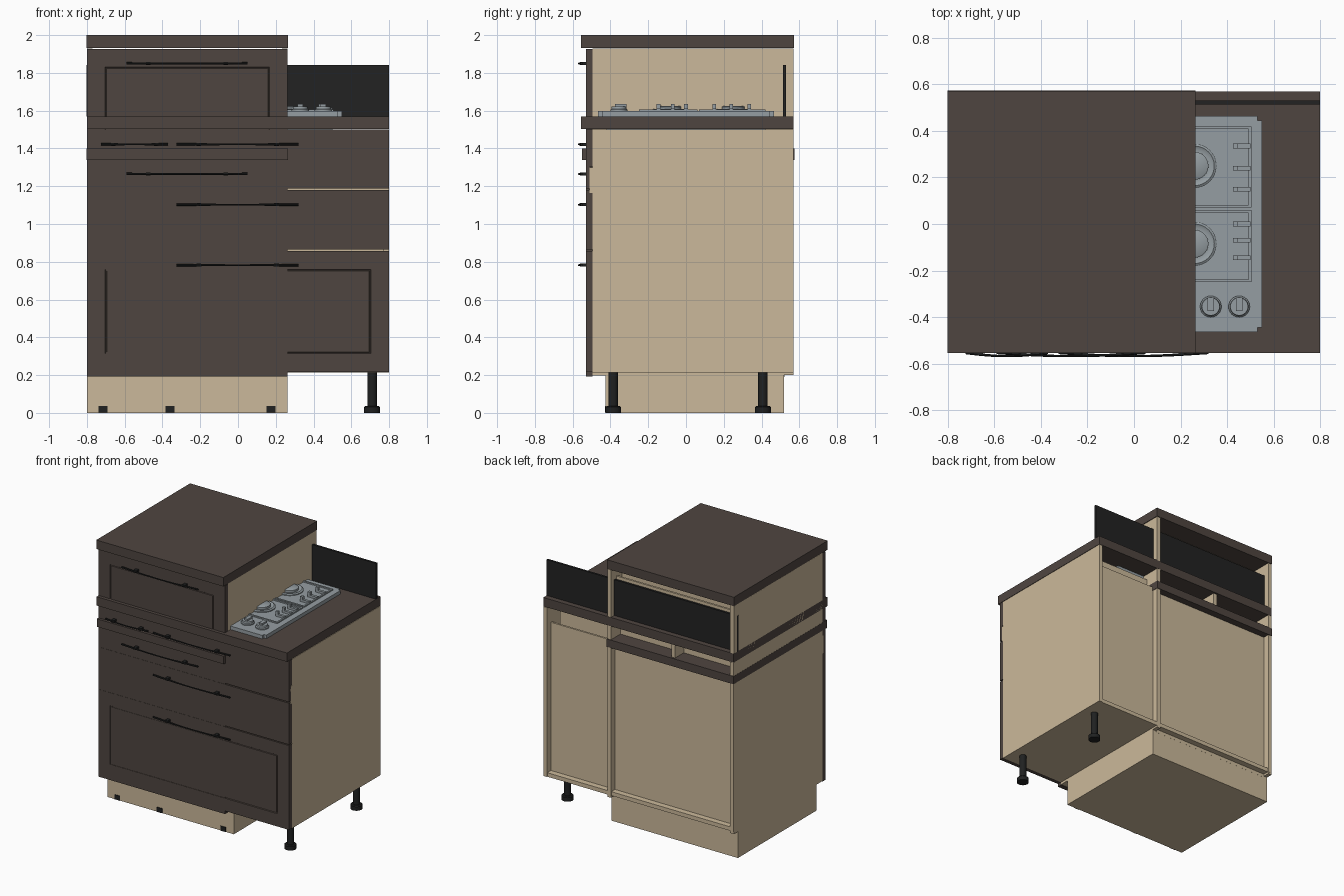
import bpy, bmesh, math

if "Cube" in bpy.data.objects:
    bpy.data.objects.remove(bpy.data.objects["Cube"])


def mat(name, r, g, b):
    m = bpy.data.materials.new(name)
    m.diffuse_color = (r, g, b, 1)
    m.use_nodes = True
    m.node_tree.nodes["Principled BSDF"].inputs["Base Color"].default_value = m.diffuse_color
    return m


TAN = mat("beige_board", 0.60, 0.485, 0.325)
BROWN = mat("dark_brown_wood", 0.078, 0.060, 0.051)
BLACK = mat("black_metal", 0.014, 0.015, 0.015)
GLASS = mat("black_splashback", 0.016, 0.016, 0.016)
STEEL = mat("grey_steel", 0.30, 0.34, 0.36)


def finish(name, bm, m, smooth=False):
    me = bpy.data.meshes.new(name)
    bmesh.ops.recalc_face_normals(bm, faces=bm.faces)
    for f in bm.faces:
        f.smooth = smooth
    if smooth:
        for e in bm.edges:
            if len(e.link_faces) == 2 and e.calc_face_angle() > 0.6:
                e.smooth = False
    bm.to_mesh(me)
    bm.free()
    me.materials.append(m)
    ob = bpy.data.objects.new(name, me)
    bpy.context.collection.objects.link(ob)
    return ob


def box_bm(x0, x1, y0, y1, z0, z1):
    bm = bmesh.new()
    bmesh.ops.create_cube(bm, size=1)
    for v in bm.verts:
        v.co = (x1 if v.co.x > 0 else x0, y1 if v.co.y > 0 else y0, z1 if v.co.z > 0 else z0)
    return bm


def box(name, x0, x1, y0, y1, z0, z1, m):
    return finish(name, box_bm(x0, x1, y0, y1, z0, z1), m)


def front(name, x0, x1, z0, z1, y=-0.53, border=0, y1=-0.495):
    """Door or drawer front, optionally with a routed groove"""
    bm = box_bm(x0, x1, y, y1, z0, z1)
    if border:
        bm.normal_update()
        f = min(bm.faces, key=lambda f: f.calc_center_median().y)
        bmesh.ops.inset_region(bm, faces=[f], thickness=border)
        bmesh.ops.inset_region(bm, faces=[f], thickness=0.005, depth=-0.006)
        bmesh.ops.inset_region(bm, faces=[f], thickness=0.004)
        bmesh.ops.inset_region(bm, faces=[f], thickness=0.003, depth=0.006)
    return finish(name, bm, BROWN)


def lathe(name, x, y, profile, m, n=24):
    """Solid of revolution from (radius, z) pairs"""
    bm = bmesh.new()
    rings = [[bm.verts.new((x + r * math.cos(2 * math.pi * i / n),
                            y + r * math.sin(2 * math.pi * i / n), z)) for i in range(n)]
             for r, z in profile]
    for a, b in zip(rings, rings[1:]):
        for i in range(n):
            bm.faces.new((a[i], a[(i + 1) % n], b[(i + 1) % n], b[i]))
    bm.faces.new(rings[0][::-1])
    bm.faces.new(rings[-1])
    return finish(name, bm, m, True)


def handle(name, x0, x1, z):
    """Bowed bar with two posts"""
    bm = bmesh.new()
    n, k, rings = 16, 8, []
    for i in range(n + 1):
        t = i / n
        y = -0.553 - 0.015 * math.sin(math.pi * t)
        r = 0.0045 + 0.002 * abs(2 * t - 1)
        rings.append([bm.verts.new((x0 + (x1 - x0) * t, y + r * math.cos(2 * math.pi * j / k),
                                    z + r * math.sin(2 * math.pi * j / k))) for j in range(k)])
    for a, b in zip(rings, rings[1:]):
        for j in range(k):
            bm.faces.new((a[j], a[(j + 1) % k], b[(j + 1) % k], b[j]))
    bm.faces.new(rings[0])
    bm.faces.new(rings[-1])
    finish(name, bm, BLACK, True)
    inset = 0.18 * (x1 - x0)
    for s, x in (("left", x0 + inset), ("right", x1 - inset)):
        box(f"{name}_post_{s}", x - 0.012, x + 0.012, -0.562, -0.528, z - 0.008, z + 0.008, BLACK)


T = 0.03   # board thickness

# Wide hob cabinet carcass
for s, x in (("left", -0.8), ("right", 0.8 - T)):
    box(f"hob_cabinet_side_{s}", x, x + T, -0.495, 0.57, 0.215, 1.5, TAN)
box("hob_cabinet_bottom", -0.77, 0.77, -0.495, 0.565, 0.215, 0.245, TAN)
box("hob_cabinet_back", -0.77, 0.77, 0.505, 0.52, 0.245, 1.37, TAN)
box("hob_drawer_back", -0.74, 0.74, 0.44, 0.455, 1.2, 1.46, TAN)
box("front_rail", -0.8, 0.8, -0.51, -0.494, 1.165, 1.30, TAN)

# Tall stacked cabinet carcass on its plinth
box("plinth", -0.8, 0.262, -0.425, 0.52, 0, 0.2, TAN)
box("tall_cabinet_bottom", -0.8, 0.262, -0.495, 0.52, 0.197, 0.225, TAN)
box("tall_cabinet_back", -0.77, 0.23, 0.5, 0.5205, 0.19, 1.345, TAN)
for s, x in (("left", -0.8), ("right", 0.262 - T)):
    box(f"tall_cabinet_side_{s}", x, x + T, -0.4945, 0.569, 0.2, 1.34, TAN)
    box(f"upper_cabinet_side_{s}", x, x + T, -0.4945, 0.569, 1.40, 1.93, TAN)
box("middle_divider", -0.30, -0.27, -0.49, 0.56, 1.40, 1.5, TAN)
box("upper_cabinet_back", -0.77, 0.232, 0.49, 0.505, 1.57, 1.86, TAN)
box("upper_drawer_back", -0.77, 0.232, 0.42, 0.435, 1.57, 1.915, TAN)

# Worktops
box("hob_worktop", -0.8, 0.8, -0.555, 0.57, 1.503, 1.57, BROWN)
box("tall_cabinet_worktop", -0.801, 0.265, -0.55, 0.574, 1.34, 1.40, BROWN)
box("upper_worktop", -0.802, 0.265, -0.555, 0.571, 1.932, 2.0, BROWN)

# Splashback
box("splashback", -0.801, 0.8, 0.514, 0.53, 1.57, 1.842, GLASS)

# Drawer and door fronts
front("hob_top_drawer_front", -0.8, 0.8, 1.305, 1.5)
front("hob_top_drawer_front_lower", -0.8, 0.8, 1.187, 1.306, y1=-0.508)
front("hob_middle_drawer_front", -0.8, 0.8, 0.864, 1.179)
front("hob_bottom_drawer_front", -0.8, 0.8, 0.217, 0.857, border=0.137)
front("tall_cabinet_front", -0.8, 0.262, 0.193, 1.34, y=-0.5285)
front("upper_drawer_front", -0.8, 0.262, 1.40, 1.927, border=0.135)

# Handles
for i, (x0, x1, z) in enumerate(((-0.59, 0.05, 1.85), (-0.59, 0.05, 1.265), (-0.725, -0.37, 1.422),
                                 (-0.325, 0.32, 1.422), (-0.325, 0.32, 1.102), (-0.325, 0.32, 0.782))):
    handle(f"handle_{i + 1}", x0, x1, z)

# Adjustable feet
LEG = [(0.042, 0), (0.042, 0.03), (0.036, 0.036), (0.025, 0.037), (0.025, 0.216)]
for y in (-0.385, 0.407):
    lathe("cabinet_foot", 0.71, y, LEG, BLACK)
for x in (-0.715, -0.36, 0.175):
    box("plinth_foot", x - 0.023, x + 0.023, -0.43, -0.38, 0.001, 0.036, BLACK)

# Hob body and raised rim
box("hob_underside", -0.5, 0.5, -0.42, 0.42, 1.47, 1.58, STEEL)
bm = box_bm(-0.55, 0.55, -0.465, 0.465, 1.568, 1.597)
bmesh.ops.bevel(bm, geom=[e for e in bm.edges if abs(e.verts[0].co.z - e.verts[1].co.z) > 0.01],
                offset=0.02, segments=4, affect='EDGES')
finish("hob_plate", bm, STEEL, True)


def frame(name, x0, x1, y0, y1, z0, z1, w):
    box(name + "_front", x0, x1, y0, y0 + w, z0, z1, STEEL)
    box(name + "_back", x0, x1, y1 - w, y1, z0, z1, STEEL)
    box(name + "_left", x0, x0 + w, y0 + w, y1 - w, z0, z1, STEEL)
    box(name + "_right", x1 - w, x1, y0 + w, y1 - w, z0, z1, STEEL)


# Burners, grates and control knobs, mirrored about the middle
for s, side in ((1, "right"), (-1, "left")):
    for cy, y0, y1, fingers in ((0.25, 0.07, 0.42, (0.335, 0.24, 0.15)),
                                (-0.085, -0.25, 0.06, (0.0, -0.07, -0.145))):
        cx = s * 0.26
        xa, xb = sorted((s * 0.02, s * 0.505))
        frame(f"grate_{side}", xa, xb, y0, y1, 1.595, 1.606, 0.012)
        lathe(f"burner_{side}", cx, cy, [(0.095, 1.595), (0.095, 1.604), (0.085, 1.61), (0.075, 1.604),
                                         (0.06, 1.604), (0.06, 1.62), (0.054, 1.624)], STEEL, 32)
        for fy in fingers:
            xa, xb = sorted((s * 0.425, s * 0.50))
            box(f"grate_finger_{side}", xa, xb, fy - 0.01, fy + 0.01, 1.596, 1.614, STEEL)
            xa, xb = sorted((s * 0.425, s * 0.445))
            box(f"grate_tip_{side}", xa, xb, fy - 0.01, fy + 0.01, 1.61, 1.636, STEEL)
    for x in (0.33, 0.452):
        lathe(f"knob_{side}", s * x, -0.355, [(0.046, 1.595), (0.046, 1.605), (0.04, 1.61), (0.038, 1.622)], STEEL)
        box(f"knob_grip_{side}", s * x - 0.014, s * x + 0.014, -0.375, -0.315, 1.615, 1.635, STEEL)
